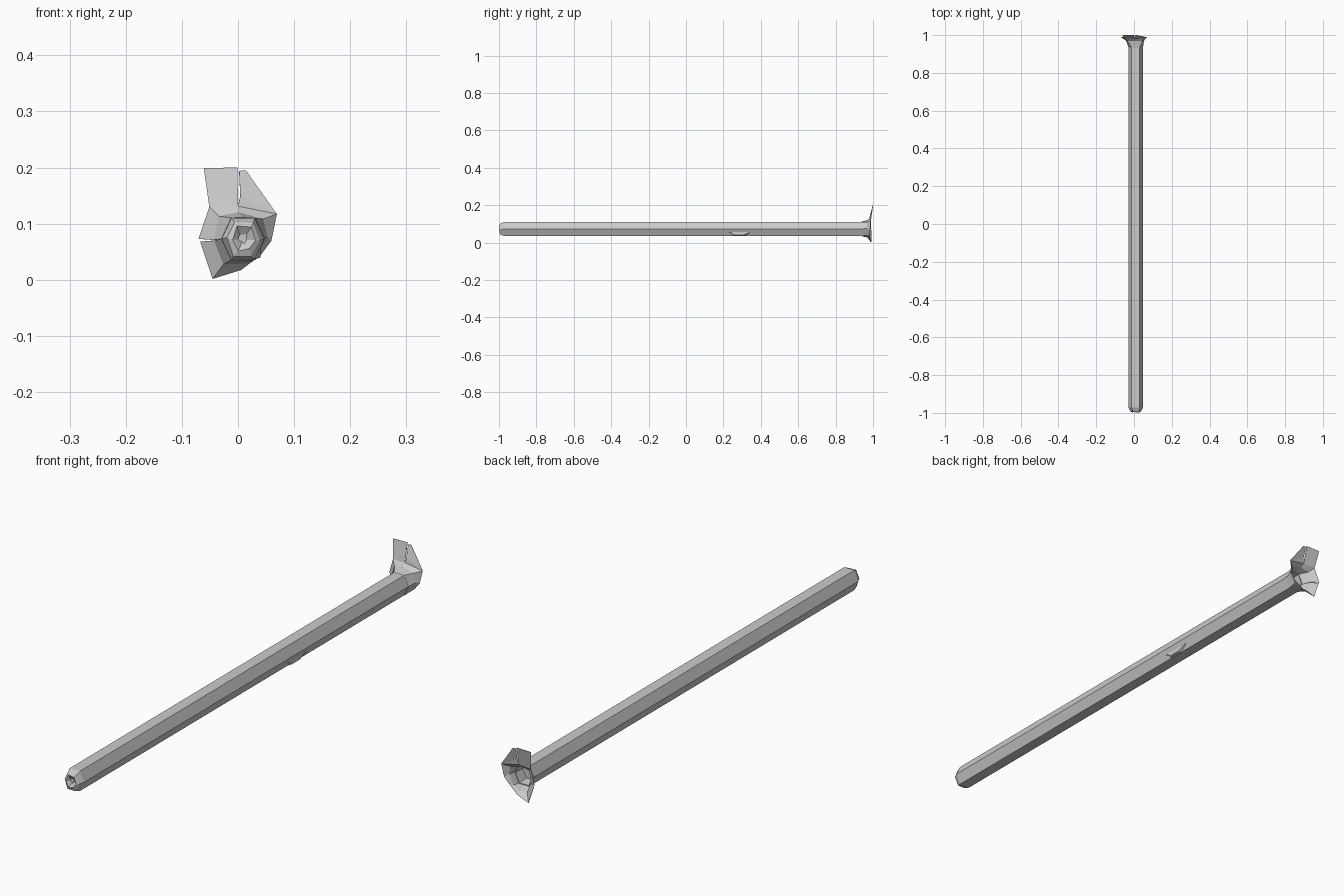
import bpy, bmesh, random
random.seed(4)
CX, CZ = 0.009, 0.073
HEX = [(-0.038, 0), (-0.021, 0.037), (0.021, 0.037),
       (0.038, 0), (0.021, -0.037), (-0.021, -0.037)]


def finish(bm, name):
    bmesh.ops.recalc_face_normals(bm, faces=bm.faces[:])
    me = bpy.data.meshes.new(name)
    bm.to_mesh(me)
    bm.free()
    ob = bpy.data.objects.new(name, me)
    bpy.context.collection.objects.link(ob)
    return ob


def ring(bm, y, s, jit=0.0):
    return [bm.verts.new((CX + x * s + random.uniform(-jit, jit),
                          y + random.uniform(0, jit),
                          CZ + z * s + random.uniform(-jit, jit))) for x, z in HEX]


def bridge(bm, a, b):
    n = len(a)
    for i in range(n):
        bm.faces.new((a[i], a[(i + 1) % n], b[(i + 1) % n], b[i]))


# Hexagonal shaft with a crumpled, slightly recessed front end and open rear bore
bm = bmesh.new()
rings = [ring(bm, -0.988, 0.2, 0.003), ring(bm, -0.998, 0.55, 0.004),
         ring(bm, -0.993, 0.82, 0.003), ring(bm, -0.972, 1.0),
         ring(bm, 0.94, 1.0), ring(bm, 0.94, 0.92), ring(bm, 0.90, 0.85)]
for a, b in zip(rings, rings[1:]):
    bridge(bm, a, b)
bm.faces.new(rings[0])
bm.faces.new(rings[-1])
finish(bm, "shaft")

# Torn flared collar: each column runs from shaft edge to mid point to rim
cols = [
    ((-0.029, 0.073), (-0.042, 0.972, 0.071), (-0.070, 0.990, 0.073)),
    ((-0.012, 0.110), (-0.034, 0.970, 0.113), (-0.051, 0.985, 0.130)),
    ((0.009, 0.110), (0.000, 0.970, 0.120), (0.000, 0.982, 0.131)),
    ((0.030, 0.110), (0.044, 0.970, 0.108), (0.069, 0.988, 0.117)),
    ((0.047, 0.073), (0.052, 0.968, 0.076), (0.059, 0.985, 0.070)),
    ((0.030, 0.036), (0.033, 0.968, 0.039), (0.041, 0.980, 0.046)),
    ((0.009, 0.036), (0.005, 0.970, 0.029), (0.005, 0.985, 0.018)),
    ((-0.012, 0.036), (-0.026, 0.970, 0.028), (-0.045, 0.990, 0.002)),
    ((-0.029, 0.073), (-0.042, 0.972, 0.070), (-0.067, 0.990, 0.068)),
]
bm = bmesh.new()
grid = [[bm.verts.new((b[0], 0.935, b[1])), bm.verts.new(m), bm.verts.new(t)]
        for b, m, t in cols]
for a, b in zip(grid, grid[1:]):
    for k in range(2):
        bm.faces.new((a[k], b[k], b[k + 1], a[k + 1]))
# Two tall upper petals split by a tear
tl, tr = bm.verts.new((-0.061, 0.999, 0.199)), bm.verts.new((-0.001, 0.999, 0.200))
bm.faces.new((grid[1][2], grid[2][2], tr, tl))
rl, rr = bm.verts.new((0.002, 0.998, 0.194)), bm.verts.new((0.014, 0.999, 0.195))
rm = bm.verts.new((0.004, 0.985, 0.150))
bm.faces.new((grid[2][2], grid[3][2], rm))
bm.faces.new((rm, grid[3][2], rr, rl))
collar = finish(bm, "torn_collar")
mod = collar.modifiers.new("thickness", "SOLIDIFY")
mod.thickness = 0.0015
mod.offset = 0

# Small raised chip on the lower right side of the shaft
bm = bmesh.new()
pts = [(0.040, 0.23, 0.056), (0.040, 0.35, 0.056), (0.027, 0.31, 0.036), (0.027, 0.25, 0.036)]
inner = [bm.verts.new(p) for p in pts]
outer = [bm.verts.new((0.040, y * 0.8 + 0.058, z * 0.7 + 0.0145)) for x, y, z in pts]
bridge(bm, inner, outer)
bm.faces.new(inner)
bm.faces.new(outer)
finish(bm, "side_chip")
